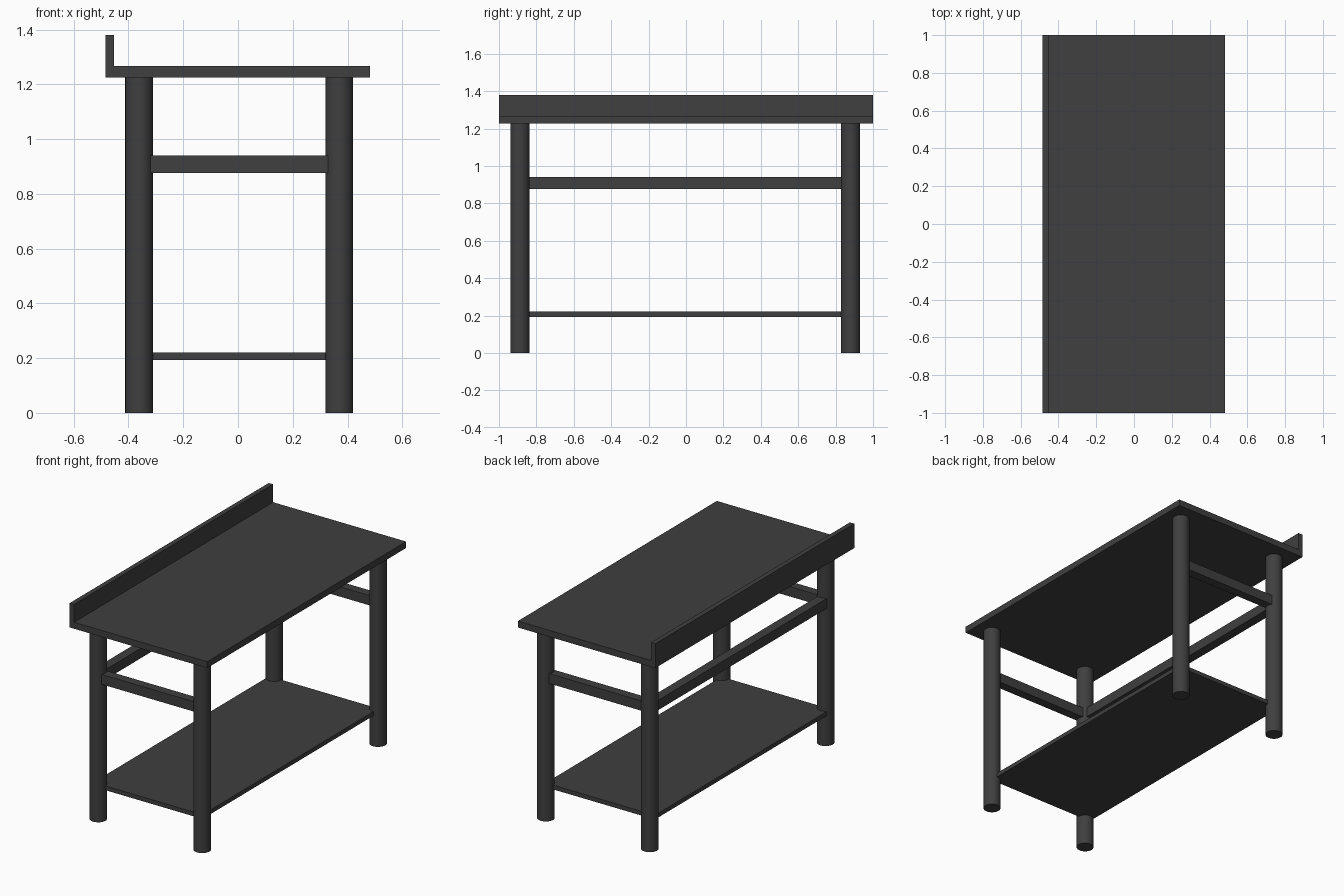
import bpy, bmesh

if "Cube" in bpy.data.objects:
    bpy.data.objects.remove(bpy.data.objects["Cube"])

dark = bpy.data.materials.new("dark_grey")
dark.diffuse_color = (0.05, 0.05, 0.05, 1)
dark.use_nodes = True
dark.node_tree.nodes["Principled BSDF"].inputs["Base Color"].default_value = dark.diffuse_color


def finish(name, bm):
    bmesh.ops.recalc_face_normals(bm, faces=bm.faces)
    mesh = bpy.data.meshes.new(name)
    bm.to_mesh(mesh)
    bm.free()
    mesh.materials.append(dark)
    ob = bpy.data.objects.new(name, mesh)
    bpy.context.collection.objects.link(ob)
    return ob


def box(name, x0, x1, y0, y1, z0, z1):
    bm = bmesh.new()
    bmesh.ops.create_cube(bm, size=1)
    for v in bm.verts:
        v.co.x = x1 if v.co.x > 0 else x0
        v.co.y = y1 if v.co.y > 0 else y0
        v.co.z = z1 if v.co.z > 0 else z0
    return finish(name, bm)


# Tabletop with upstand: L-shaped profile extruded along y
profile = [(-0.484, 1.226), (0.483, 1.226), (0.483, 1.267),
           (-0.453, 1.267), (-0.453, 1.381), (-0.484, 1.381)]
bm = bmesh.new()
face = bm.faces.new([bm.verts.new((x, -1, z)) for x, z in profile])
ext = bmesh.ops.extrude_face_region(bm, geom=[face], use_keep_orig=True)
bmesh.ops.translate(bm, vec=(0, 2, 0),
                    verts=[g for g in ext["geom"] if isinstance(g, bmesh.types.BMVert)])
finish("tabletop", bm)

# Round legs
LEG_X = {"back": -0.361, "front": 0.37}
LEG_Y = {"left": -0.888, "right": 0.88}
for a, x in LEG_X.items():
    for b, y in LEG_Y.items():
        bpy.ops.mesh.primitive_cylinder_add(vertices=32, radius=0.051, depth=1.228,
                                            location=(x, y, 0.614))
        leg = bpy.context.object
        leg.name = f"{a}_{b}_leg"
        leg.data.materials.append(dark)
        bpy.ops.object.shade_smooth_by_angle()

# Short end rails and the long rail under the upstand
for b, y in LEG_Y.items():
    box(f"{b}_end_rail", LEG_X["back"], LEG_X["front"], y - 0.029, y + 0.029, 0.877, 0.94)
box("long_rail", -0.397, -0.337, LEG_Y["left"], LEG_Y["right"], 0.877, 0.94)

# Lower shelf
box("lower_shelf", -0.397, 0.372, LEG_Y["left"], LEG_Y["right"], 0.194, 0.221)
